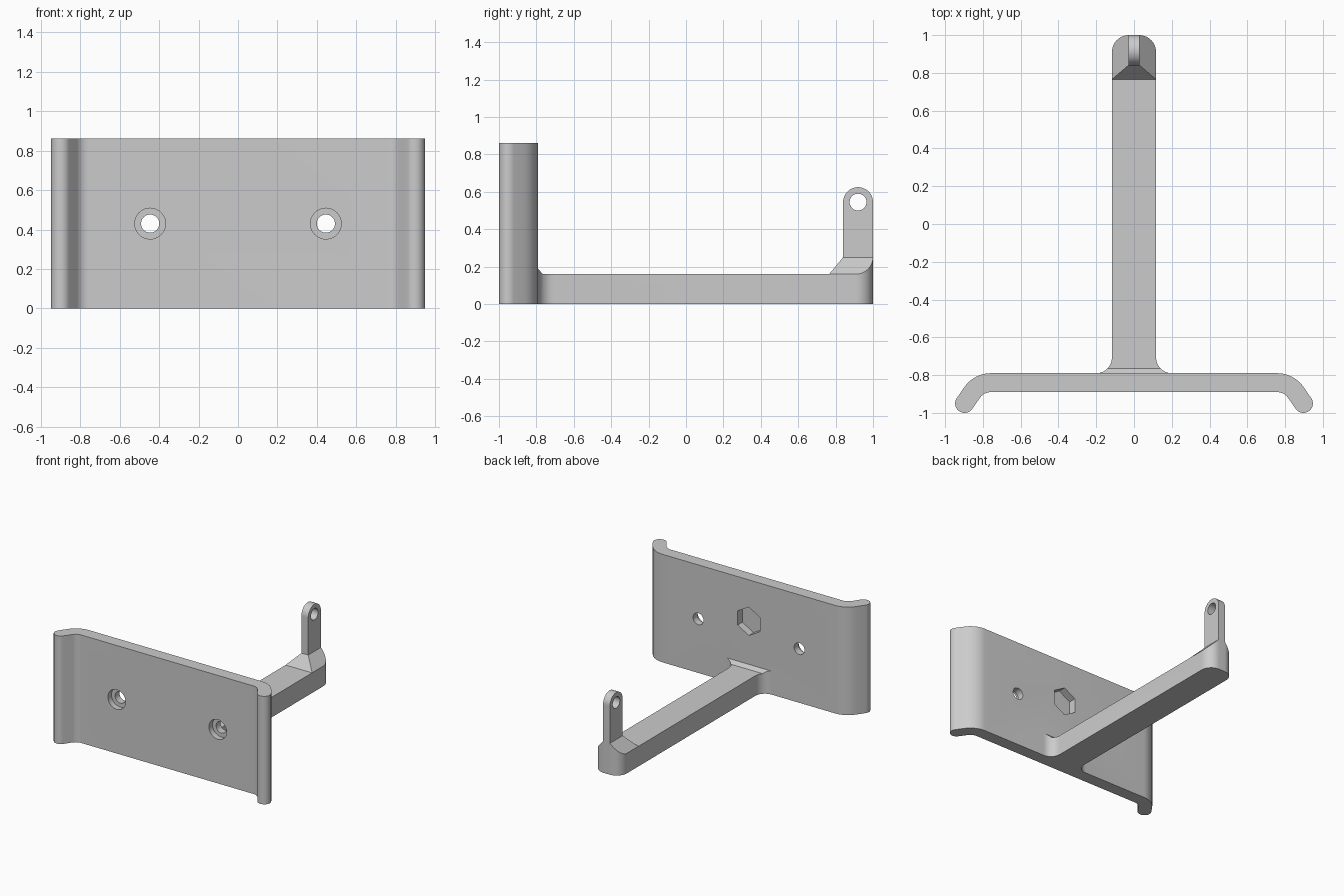
import bpy, bmesh, math
from mathutils import Vector

if "Cube" in bpy.data.objects:
    bpy.data.objects.remove(bpy.data.objects["Cube"])

grey = bpy.data.materials.new("plain grey")
grey.diffuse_color = (0.6, 0.6, 0.6, 1)
grey.use_nodes = True
grey.node_tree.nodes["Principled BSDF"].inputs["Base Color"].default_value = grey.diffuse_color


def arc(cx, cy, r, a0, a1, n=10):
    return [(cx + r * math.cos(math.radians(a0 + (a1 - a0) * i / n)),
             cy + r * math.sin(math.radians(a0 + (a1 - a0) * i / n))) for i in range(n + 1)]


def circle(cx, cy, r, n=40, start=0):
    return arc(cx, cy, r, start, start + 360, n)[:-1]


def mirrored(half):
    return half + [(-x, y) for x, y in reversed(half)]


def finish(name, bm):
    bmesh.ops.recalc_face_normals(bm, faces=bm.faces[:])
    mesh = bpy.data.meshes.new(name)
    bm.to_mesh(mesh)
    bm.free()
    mesh.materials.append(grey)
    ob = bpy.data.objects.new(name, mesh)
    bpy.context.collection.objects.link(ob)
    return ob


def prism(name, pts, axis, lo, hi):
    """Extrude a 2D outline along one axis."""
    place = {"x": lambda p: (lo, p[0], p[1]),
             "y": lambda p: (p[0], lo, p[1]),
             "z": lambda p: (p[0], p[1], lo)}[axis]
    step = Vector([(hi - lo) * (axis == a) for a in "xyz"])
    bm = bmesh.new()
    face = bm.faces.new([bm.verts.new(place(p)) for p in pts])
    ext = bmesh.ops.extrude_face_region(bm, geom=[face])
    bmesh.ops.translate(bm, vec=step,
                        verts=[v for v in ext["geom"] if isinstance(v, bmesh.types.BMVert)])
    return finish(name, bm)


def combine(target, tool, operation):
    mod = target.modifiers.new("combine", "BOOLEAN")
    mod.operation, mod.object, mod.solver = operation, tool, "EXACT"
    bpy.context.view_layer.objects.active = target
    bpy.ops.object.modifier_apply(modifier=mod.name)
    bpy.data.objects.remove(tool, do_unlink=True)


# Back plate with bent, rounded lips
half = (arc(0.758, -0.96, 0.17, 90, 35) + arc(0.897, -0.95, 0.05, 35, -145, 16)
        + arc(0.758, -0.96, 0.07, 35, 90))
bracket = prism("wall_bracket", mirrored(half), "z", 0, 0.86)

# Arm: rounded plan outline trimmed by its side profile
plan = mirrored([(0.2, -0.83)] + arc(0.2, -0.707, 0.083, 270, 180)
                + arc(0.027, 0.91, 0.09, 0, 90, 14))
arm = prism("arm", plan, "z", 0, 0.3)
side = [(-0.9, -0.1), (1.1, -0.1), (1.1, 0.16), (-0.765, 0.16), (-0.79, 0.187), (-0.9, 0.187)]
combine(arm, prism("arm_side", side, "x", -0.4, 0.4), "INTERSECT")

# Hipped foot of the post, trimmed to the rounded arm end
bm = bmesh.new()
for s in (-1, 1):
    for x, y, z in ((0.156, 0.732, 0.12), (0.156, 1.1, 0.12), (0.03, 0.84, 0.25), (0.03, 1.1, 0.25)):
        bm.verts.new((s * x, y, z))
bmesh.ops.convex_hull(bm, input=bm.verts[:])
bmesh.ops.dissolve_limit(bm, angle_limit=0.01, verts=bm.verts[:], edges=bm.edges[:])
foot = finish("post_foot", bm)
combine(foot, prism("foot_trim", plan, "z", 0, 0.3), "INTERSECT")

# Upright post with round top and eyelet
post = prism("post", [(0.84, 0.22), (1.0, 0.22)] + arc(0.92, 0.545, 0.08, 0, 180, 24),
             "x", -0.03, 0.03)
combine(post, prism("eyelet", circle(0.92, 0.545, 0.045), "x", -0.2, 0.2), "DIFFERENCE")

for part in (arm, foot, post):
    combine(bracket, part, "UNION")

# Counterbored screw holes
for x in (-0.445, 0.445):
    combine(bracket, prism("screw_hole", circle(x, 0.43, 0.046), "y", -1.1, -0.7), "DIFFERENCE")
    combine(bracket, prism("counterbore", circle(x, 0.43, 0.078), "y", -1.1, -0.845), "DIFFERENCE")

# Hexagonal nut pocket in the rear face
combine(bracket, prism("nut_pocket", circle(0, 0.53, 0.113, 6, 30), "y", -0.85, -0.7), "DIFFERENCE")

bpy.ops.object.select_all(action="DESELECT")
bracket.select_set(True)
bpy.context.view_layer.objects.active = bracket
bpy.ops.object.shade_smooth_by_angle(angle=math.radians(25))
